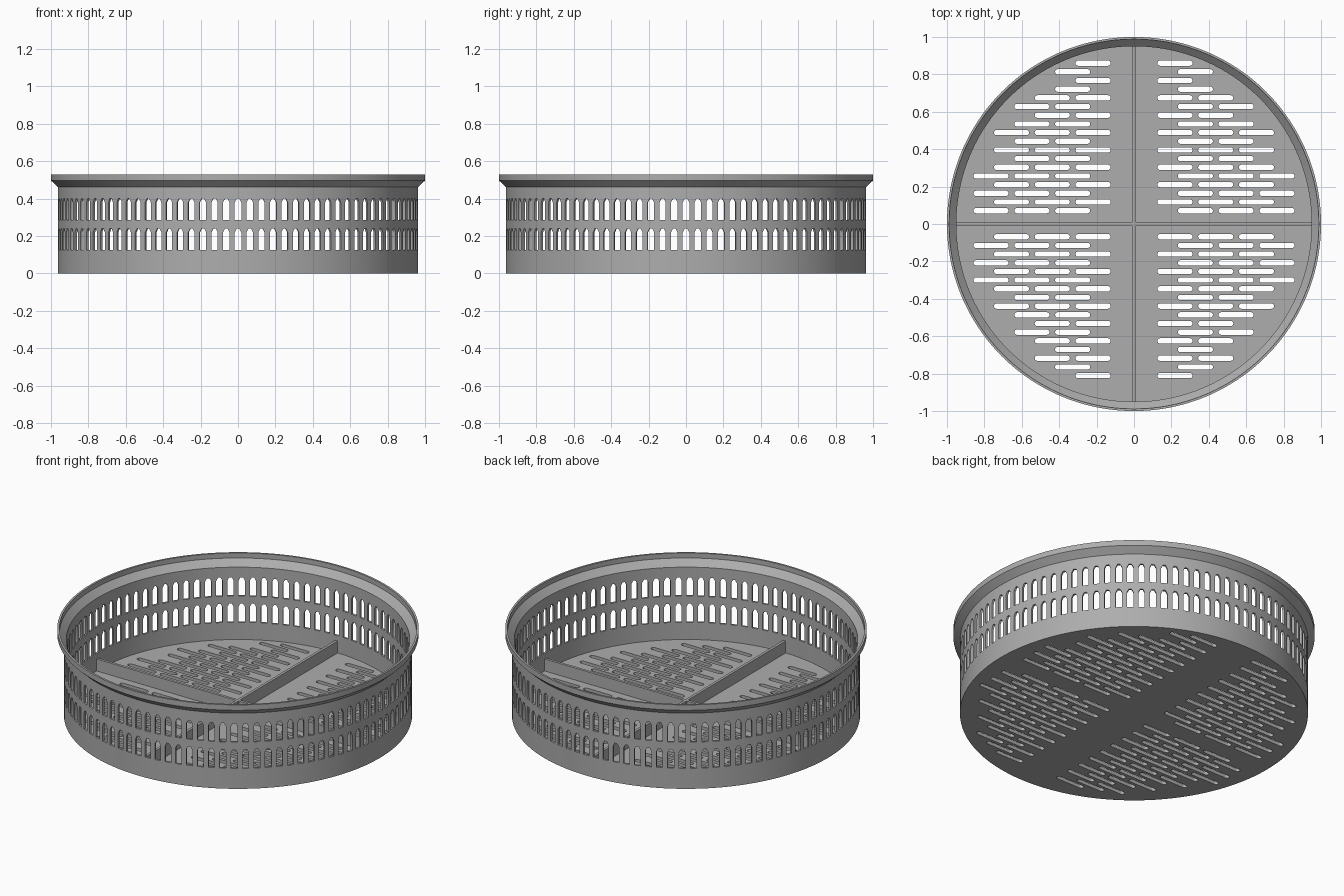
import bpy, bmesh, math
from mathutils import Matrix, Vector

if "Cube" in bpy.data.objects:
    bpy.data.objects.remove(bpy.data.objects["Cube"])

grey = bpy.data.materials.new("mid grey")
grey.use_nodes = True
grey.diffuse_color = (0.42, 0.42, 0.42, 1)
grey.node_tree.nodes["Principled BSDF"].inputs["Base Color"].default_value = (0.42, 0.42, 0.42, 1)


def make_object(name, bm):
    bmesh.ops.recalc_face_normals(bm, faces=bm.faces)
    mesh = bpy.data.meshes.new(name)
    bm.to_mesh(mesh)
    bm.free()
    mesh.materials.append(grey)
    obj = bpy.data.objects.new(name, mesh)
    bpy.context.collection.objects.link(obj)
    return obj


def add_prism(bm, outline, low, high, matrix=Matrix()):
    """Extrude a flat outline from low to high along local z."""
    bottom = [bm.verts.new(matrix @ Vector((x, y, low))) for x, y in outline]
    top = [bm.verts.new(matrix @ Vector((x, y, high))) for x, y in outline]
    bm.faces.new(bottom)
    bm.faces.new(top)
    for i in range(len(outline)):
        j = (i + 1) % len(outline)
        bm.faces.new((bottom[i], bottom[j], top[j], top[i]))


def cut(target, cutter):
    cutter.hide_render = True
    mod = target.modifiers.new("cut", "BOOLEAN")
    mod.operation = "DIFFERENCE"
    mod.solver = "EXACT"
    mod.object = cutter
    bpy.context.view_layer.objects.active = target
    bpy.ops.object.modifier_apply(modifier=mod.name)
    bpy.data.objects.remove(cutter)


# Basket body: floor, thin wall and flared rim turned from one profile
R_OUT, R_IN, FLOOR = 0.963, 0.95, 0.02
profile = [(0, 0), (R_OUT, 0), (R_OUT, 0.462), (1, 0.497), (1, 0.53),
           (0.988, 0.53), (0.988, 0.5), (R_IN, 0.462), (R_IN, FLOOR), (0, FLOOR)]
bm = bmesh.new()
verts = [bm.verts.new((r, 0, z)) for r, z in profile]
edges = [bm.edges.new(pair) for pair in zip(verts, verts[1:])]
bmesh.ops.spin(bm, geom=verts + edges, cent=(0, 0, 0), axis=(0, 0, 1),
               angle=math.tau, steps=192, use_merge=True)
bmesh.ops.remove_doubles(bm, verts=bm.verts, dist=1e-5)
body = make_object("basket_body", bm)

# Two rings of upright slots with chamfered tops
SLOTS, HALF = 96, 0.0175
bm = bmesh.new()
for low, high in ((0.125, 0.24), (0.285, 0.4)):
    shoulder, tip = high - 0.02, HALF * 0.4
    outline = [(-HALF, low), (HALF, low), (HALF, shoulder),
               (tip, high), (-tip, high), (-HALF, shoulder)]
    for k in range(SLOTS):
        turn = Matrix.Rotation(math.tau * k / SLOTS, 4, "Z") @ Matrix.Rotation(math.pi / 2, 4, "X")
        add_prism(bm, outline, 0.92, 0.99, turn)
cut(body, make_object("wall_slot_cutter", bm))

# Staggered rows of round-ended floor slots, kept inside a circle
LENGTH_HALF, ROUND, PITCH = 0.094, 0.014, 0.0464
capsule = []
for side in (1, -1):
    for i in range(9):
        a = math.pi * (i / 8 - 0.5)
        capsule.append((side * (LENGTH_HALF - ROUND + ROUND * math.cos(a)),
                        side * ROUND * math.sin(a)))
bm = bmesh.new()
for row in range(37):
    if row in (18, 19):
        continue
    y = 0.86 - row * PITCH
    for col in range(4):
        x = 0.219 + 0.109 * (row % 2) + 0.218 * col
        if math.hypot(x + LENGTH_HALF, y) < 0.917:
            for side in (1, -1):
                add_prism(bm, capsule, -0.02, 0.04, Matrix.Translation((side * x, y, 0)))
cut(body, make_object("floor_slot_cutter", bm))

# Crossed dividing ribs standing on the floor
for name, size in (("rib_across", (1.9, 0.016)), ("rib_along", (0.016, 1.9))):
    bm = bmesh.new()
    x, y = size[0] / 2, size[1] / 2
    add_prism(bm, [(-x, -y), (x, -y), (x, y), (-x, y)], FLOOR - 0.005, 0.093)
    make_object(name, bm)

# Small post where the ribs meet
bm = bmesh.new()
ring = [(0.014 * math.cos(math.tau * i / 16), 0.014 * math.sin(math.tau * i / 16)) for i in range(16)]
add_prism(bm, ring, FLOOR - 0.005, 0.093)
make_object("centre_post", bm)

# Smooth the round wall but keep the cut edges crisp
bpy.ops.object.select_all(action="DESELECT")
body.select_set(True)
bpy.context.view_layer.objects.active = body
bpy.ops.object.shade_smooth_by_angle(angle=math.radians(30))
